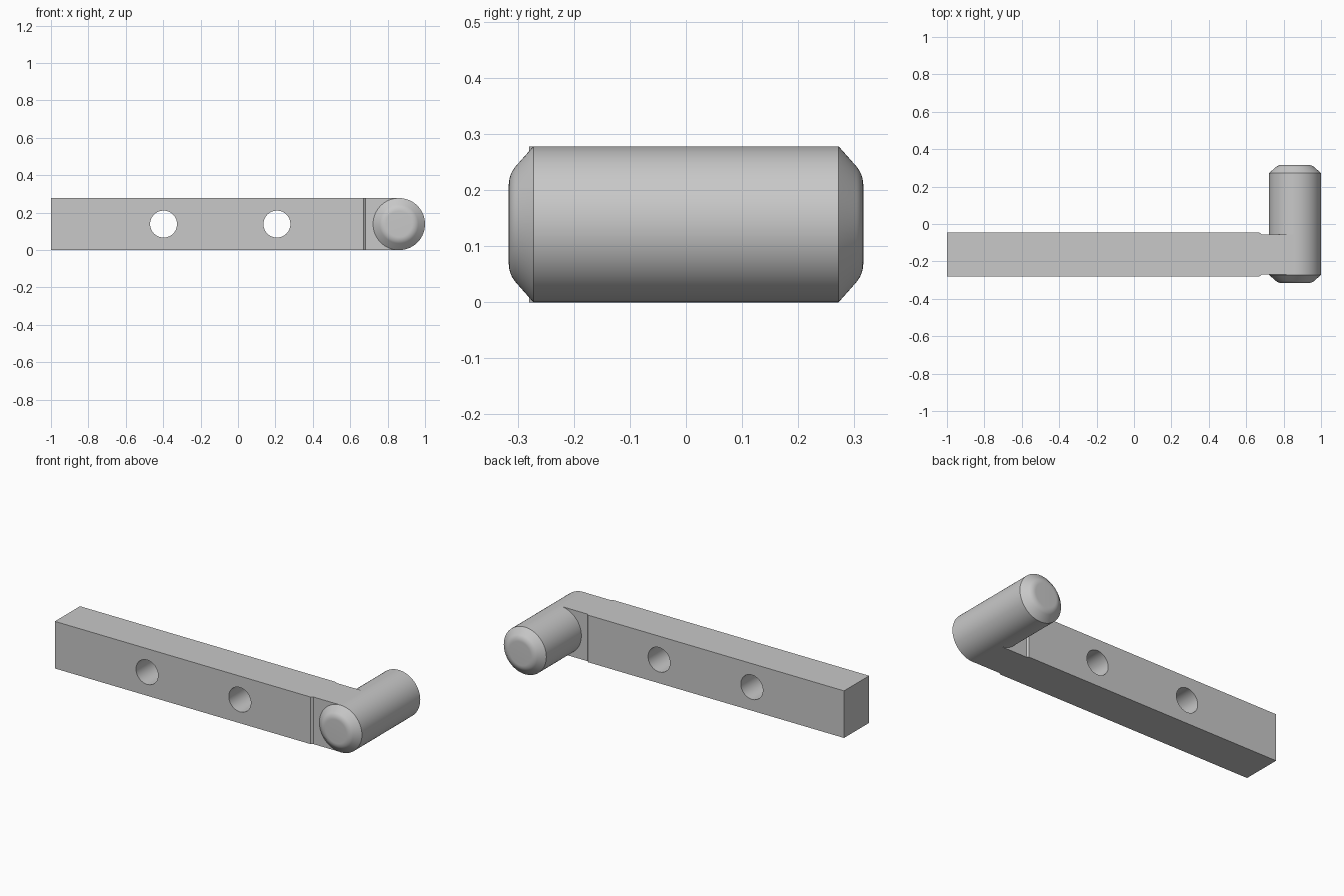
import bpy, bmesh, math
from mathutils import Vector

if "Cube" in bpy.data.objects:
    bpy.data.objects.remove(bpy.data.objects["Cube"])

R = 0.139            # pin radius, also half the bar height
PIN_X = 1 - R        # pin axis

steel = bpy.data.materials.new("grey steel")
steel.diffuse_color = (0.58, 0.58, 0.58, 1)
steel.use_nodes = True
steel.node_tree.nodes["Principled BSDF"].inputs["Base Color"].default_value = steel.diffuse_color


def make_object(name, bm):
    bmesh.ops.recalc_face_normals(bm, faces=bm.faces)
    mesh = bpy.data.meshes.new(name)
    bm.to_mesh(mesh)
    bm.free()
    mesh.materials.append(steel)
    obj = bpy.data.objects.new(name, mesh)
    bpy.context.collection.objects.link(obj)
    return obj


def smooth(obj):
    bpy.ops.object.select_all(action='DESELECT')
    obj.select_set(True)
    bpy.context.view_layer.objects.active = obj
    bpy.ops.object.shade_smooth_by_angle(angle=math.radians(30))


# Bar with a slightly thinner tongue: plan outline extruded upward
outline = [(-1, -0.28), (0.671, -0.28), (0.682, -0.271), (PIN_X, -0.271),
           (PIN_X, -0.055), (0.682, -0.055), (0.671, -0.046), (-1, -0.046)]
bm = bmesh.new()
base = bm.faces.new([bm.verts.new((x, y, 0)) for x, y in outline])
top = bmesh.ops.extrude_face_region(bm, geom=[base])
bmesh.ops.translate(bm, vec=(0, 0, 2 * R),
                    verts=[v for v in top["geom"] if isinstance(v, bmesh.types.BMVert)])
bar = make_object("mounting_bar", bm)

# Two bolt holes through the bar
for hole_x in (-0.398, 0.208):
    bpy.ops.mesh.primitive_cylinder_add(vertices=48, radius=0.072, depth=0.6,
                                        location=(hole_x, -0.16, R),
                                        rotation=(math.pi / 2, 0, 0))
    cutter = bpy.context.object
    cutter.name = "hole_cutter"
    cutter.hide_render = True
    cutter.data.materials.append(steel)
    mod = bar.modifiers.new("bolt_hole", 'BOOLEAN')
    mod.operation = 'DIFFERENCE'
    mod.solver = 'EXACT'
    mod.object = cutter
    bpy.context.view_layer.objects.active = bar
    bpy.ops.object.modifier_apply(modifier=mod.name)
    bpy.data.objects.remove(cutter, do_unlink=True)
smooth(bar)

# Pin: half profile (radius, y) with chamfer rounding into a flat end
END, ARC = 0.316, 0.042
half = [(R, 0.272)]
for i in range(9):
    a = math.radians(45 - 45 * i / 8)
    half.append((0.069 + ARC * 1.15 * math.sin(a), END - ARC * (1 - math.cos(a))))
half.append((0, END))
profile = [(r, -y) for r, y in reversed(half)] + half

bm = bmesh.new()
verts = [bm.verts.new((PIN_X + r, y, R)) for r, y in profile]
edges = [bm.edges.new(pair) for pair in zip(verts, verts[1:])]
bmesh.ops.spin(bm, geom=verts + edges, cent=(PIN_X, 0, R), axis=(0, 1, 0),
               angle=2 * math.pi, steps=64)
bmesh.ops.remove_doubles(bm, verts=bm.verts, dist=0.0002)
pin = make_object("hinge_pin", bm)
smooth(pin)
